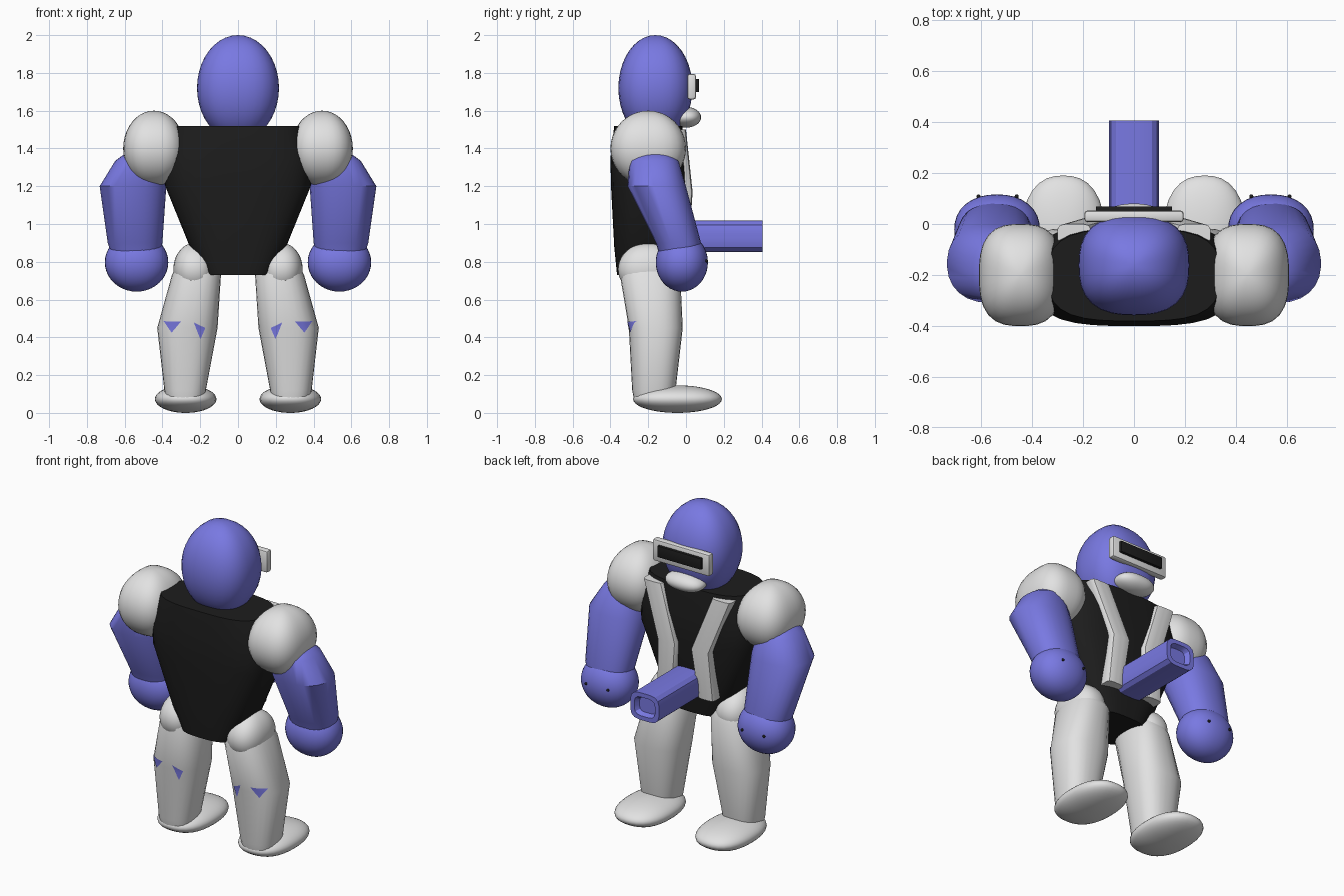
import bpy, bmesh, math
from mathutils import Matrix

if "Cube" in bpy.data.objects:
    bpy.data.objects.remove(bpy.data.objects["Cube"])


def material(name, rgb):
    m = bpy.data.materials.new(name)
    m.diffuse_color = (*rgb, 1)
    m.use_nodes = True
    m.node_tree.nodes["Principled BSDF"].inputs["Base Color"].default_value = m.diffuse_color
    return m


BLUE = material("periwinkle_blue", (0.19, 0.19, 0.76))
LIGHT = material("light_grey", (0.76, 0.76, 0.76))
BLACK = material("black", (0.012, 0.012, 0.012))


def finish(name, bm, mat, angle=40):
    bmesh.ops.recalc_face_normals(bm, faces=bm.faces)
    me = bpy.data.meshes.new(name)
    bm.to_mesh(me)
    bm.free()
    me.materials.append(mat)
    ob = bpy.data.objects.new(name, me)
    bpy.context.collection.objects.link(ob)
    bpy.ops.object.select_all(action='DESELECT')
    ob.select_set(True)
    bpy.context.view_layer.objects.active = ob
    bpy.ops.object.shade_smooth_by_angle(angle=math.radians(angle))
    return ob


def squarish(a, n):
    """Point on a unit superellipse at angle a."""
    c, s = math.cos(a), math.sin(a)
    f = (abs(c) ** n + abs(s) ** n) ** (-1 / n)
    return c * f, s * f


def blob(name, centre, radii, mat, n=2.0):
    """Ellipsoid, squarer in plan when n > 2."""
    bm = bmesh.new()
    bmesh.ops.create_uvsphere(bm, u_segments=32, v_segments=20, radius=1)
    for v in bm.verts:
        r = math.hypot(v.co.x, v.co.y)
        x, y = squarish(math.atan2(v.co.y, v.co.x), n)
        v.co = [c + k * p for c, k, p in zip(centre, radii, (x * r, y * r, v.co.z))]
    return finish(name, bm, mat, 60)


def loft(name, sections, mat, n=2.0, segs=28, angle=40, matrix=None):
    """Skin between sections given as (x, y, z, half width, half depth)."""
    bm = bmesh.new()
    rings = []
    for cx, cy, z, rx, ry in sections:
        ring = []
        for i in range(segs):
            x, y = squarish(2 * math.pi * (i + 0.5) / segs, n)
            ring.append(bm.verts.new((cx + rx * x, cy + ry * y, z)))
        rings.append(ring)
    for a, b in zip(rings, rings[1:]):
        for i in range(segs):
            j = (i + 1) % segs
            bm.faces.new((a[i], a[j], b[j], b[i]))
    bm.faces.new(rings[0])
    bm.faces.new(rings[-1])
    if matrix:
        bm.transform(matrix)
    return finish(name, bm, mat, angle)


def box(name, centre, size, mat, bevel):
    bm = bmesh.new()
    bmesh.ops.create_cube(bm, size=1)
    for v in bm.verts:
        v.co = [c + s * p for c, s, p in zip(centre, size, v.co)]
    bmesh.ops.bevel(bm, geom=bm.edges[:], offset=bevel, segments=2,
                    profile=0.5, affect='EDGES')
    return finish(name, bm, mat)


def patch(name, corners, leg):
    """Thin painted triangle wrapped on the back of a leg."""
    bm = bmesh.new()
    bm.faces.new([bm.verts.new((x, -0.36, z)) for x, z in corners])
    bmesh.ops.subdivide_edges(bm, edges=bm.edges[:], cuts=5, use_grid_fill=True)
    ob = finish(name, bm, BLUE)
    wrap = ob.modifiers.new("wrap", 'SHRINKWRAP')
    wrap.target = leg
    wrap.wrap_method = 'PROJECT'
    wrap.use_project_y = True
    wrap.wrap_mode = 'ABOVE_SURFACE'
    wrap.offset = 0.004


# Head and face
blob("head", (0, -0.162, 1.72), (0.217, 0.196, 0.28), BLUE, 2.6)
blob("mouth", (0, 0.0, 1.565), (0.125, 0.08, 0.055), LIGHT, 2.4)
box("visor_frame", (0, 0.03, 1.727), (0.39, 0.045, 0.135), LIGHT, 0.012)
box("visor_screen", (0, 0.05, 1.733), (0.30, 0.038, 0.07), BLACK, 0.004)

# Torso
loft("torso", [
    (0, -0.21, 0.73, 0.18, 0.155),
    (0, -0.205, 0.88, 0.255, 0.175),
    (0, -0.197, 1.20, 0.385, 0.20),
    (0, -0.20, 1.35, 0.395, 0.20),
    (0, -0.20, 1.52, 0.335, 0.18),
], BLACK, 3.2, 40)

# Front barrel with a recessed end
loft("barrel", [
    (0, -0.935, -0.12, 0.098, 0.084),
    (0, -0.935, 0.405, 0.098, 0.084),
    (0, -0.935, 0.405, 0.07, 0.058),
    (0, -0.935, 0.375, 0.055, 0.045),
], BLUE, 4, 24, 30, Matrix.Rotation(math.radians(-90), 4, 'X'))

for s, side in ((1, "right"), (-1, "left")):
    # Vest strips
    loft(side + "_vest_strip", [
        (s * 0.14, -0.03, 0.87, 0.055, 0.045),
        (s * 0.115, -0.005, 1.17, 0.065, 0.04),
        (s * 0.235, -0.04, 1.50, 0.065, 0.04),
    ], LIGHT, 5, 20, 30)

    # Arm
    blob(side + "_shoulder", (s * 0.445, -0.2, 1.4), (0.163, 0.2, 0.2), LIGHT, 2.8)
    loft(side + "_arm", [
        (s * 0.54, -0.03, 0.80, 0.12, 0.10),
        (s * 0.545, -0.04, 0.90, 0.145, 0.12),
        (s * 0.556, -0.155, 1.20, 0.177, 0.155),
        (s * 0.53, -0.17, 1.335, 0.12, 0.13),
        (s * 0.515, -0.17, 1.375, 0.08, 0.085),
        (s * 0.51, -0.17, 1.385, 0.03, 0.03),
    ], BLUE, 2.3)
    blob(side + "_hand", (s * 0.537, -0.022, 0.797), (0.168, 0.138, 0.155), BLUE, 2.2)
    for k, x in enumerate((0.46, 0.61)):
        blob(f"{side}_hand_stud_{k}", (s * x, 0.108, 0.805), (0.008,) * 3, BLACK)

    # Leg
    blob(side + "_hip", (s * 0.23, -0.2, 0.76), (0.112, 0.16, 0.14), LIGHT, 2.4)
    leg = loft(side + "_leg", [
        (s * 0.28, -0.17, 0.07, 0.10, 0.105),
        (s * 0.28, -0.17, 0.12, 0.11, 0.115),
        (s * 0.268, -0.16, 0.45, 0.16, 0.143),
        (s * 0.22, -0.19, 0.73, 0.13, 0.16),
        (s * 0.22, -0.19, 0.79, 0.10, 0.13),
    ], LIGHT, 2.5, 28, 50)
    blob(side + "_foot", (s * 0.277, -0.045, 0.073), (0.163, 0.235, 0.073), LIGHT, 2.4)

    # Painted knee marks
    patch(side + "_outer_mark", [(s * 0.30, 0.485), (s * 0.39, 0.485), (s * 0.35, 0.425)], leg)
    patch(side + "_inner_mark", [(s * 0.175, 0.45), (s * 0.235, 0.48), (s * 0.20, 0.39)], leg)
